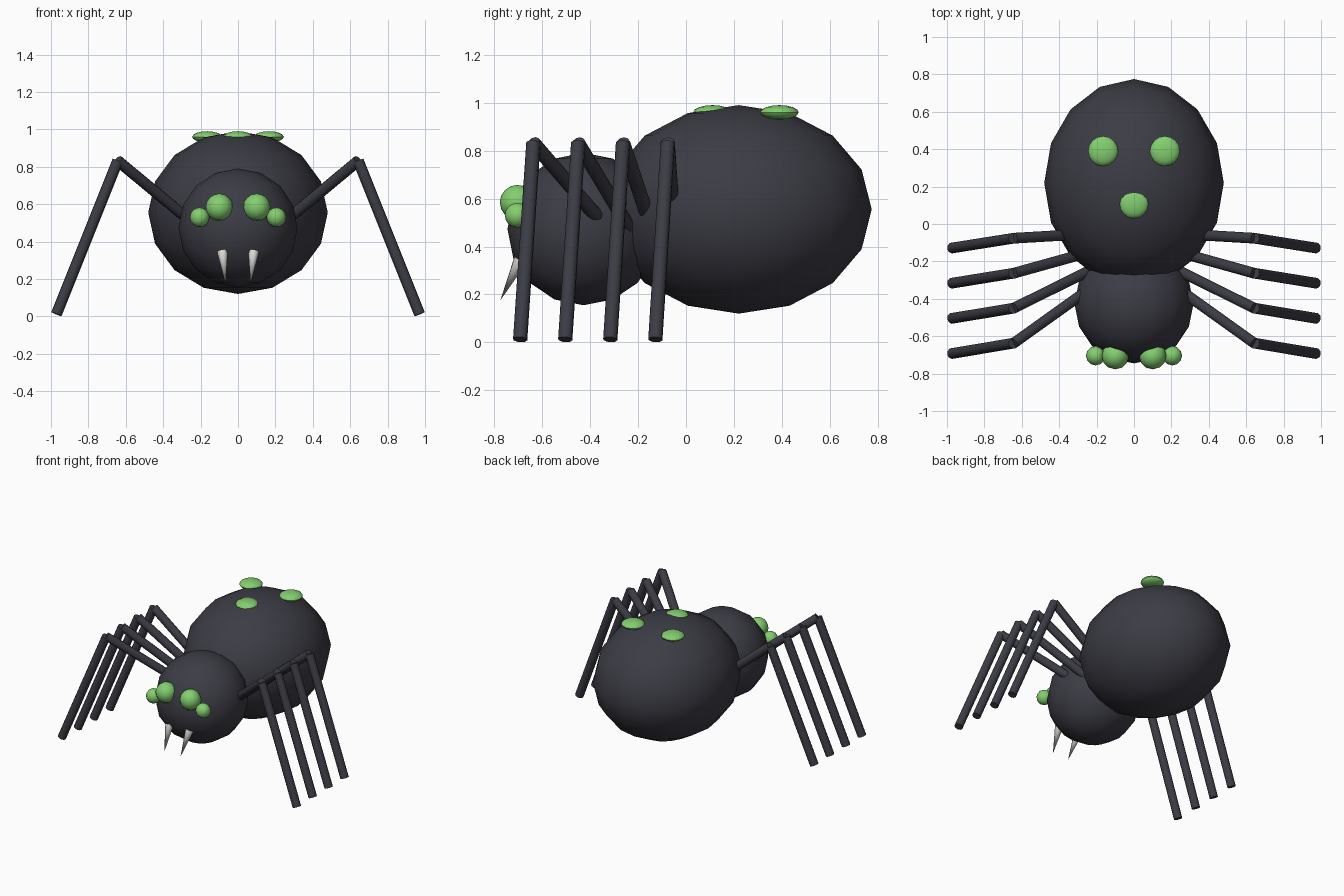
import bpy
from math import radians
from mathutils import Vector

cube = bpy.data.objects.get("Cube")
if cube:
    bpy.data.objects.remove(cube, do_unlink=True)


def material(name, rgb):
    mat = bpy.data.materials.new(name)
    mat.use_nodes = True
    mat.diffuse_color = (*rgb, 1)
    bsdf = next(n for n in mat.node_tree.nodes if n.type == "BSDF_PRINCIPLED")
    bsdf.inputs["Base Color"].default_value = (*rgb, 1)
    return mat


charcoal = material("charcoal", (0.045, 0.045, 0.06))
green = material("bright green", (0.23, 0.62, 0.16))
ivory = material("pale ivory", (0.75, 0.73, 0.69))


def finish(name, mat):
    obj = bpy.context.object
    obj.name = name
    obj.data.materials.append(mat)
    bpy.ops.object.shade_smooth_by_angle(angle=radians(50))


def ball(name, centre, radii, mat, segments=16):
    bpy.ops.mesh.primitive_uv_sphere_add(segments=segments, ring_count=8, location=centre)
    bpy.context.object.scale = radii
    bpy.ops.object.transform_apply(location=False, rotation=False)
    finish(name, mat)


def rod(name, start, end, r1, r2, mat, sides=10):
    start, end = Vector(start), Vector(end)
    axis = end - start
    bpy.ops.mesh.primitive_cone_add(vertices=sides, radius1=r1, radius2=r2,
                                    depth=axis.length, location=(start + end) / 2)
    obj = bpy.context.object
    obj.rotation_euler = axis.to_track_quat("Z", "Y").to_euler()
    finish(name, mat)


# Body
ball("abdomen", (0, 0.22, 0.555), (0.48, 0.555, 0.435), charcoal)
ball("head", (0, -0.427, 0.473), (0.318, 0.318, 0.318), charcoal)

# Spots on the back
for name, x, y in (("left", 0.165, 0.39), ("right", -0.165, 0.39), ("front", 0, 0.11)):
    ball(name + "_back_spot", (x, y, 0.96), (0.08, 0.08, 0.03), green)

# Paired parts
for side, s in (("left", 1), ("right", -1)):
    ball(side + "_inner_eye", (s * 0.1, -0.704, 0.584), (0.073,) * 3, green, 12)
    ball(side + "_outer_eye", (s * 0.205, -0.704, 0.53), (0.052,) * 3, green, 12)
    rod(side + "_fang", (s * 0.083, -0.69, 0.345), (s * 0.067, -0.775, 0.175),
        0.029, 0, ivory)

    # Legs, front to back
    for i in range(4):
        hip = (s * 0.2, -0.32 + 0.09 * i, 0.465)
        knee = (s * 0.643, -0.637 + 0.187 * i, 0.832)
        foot = (s * 0.971, -0.692 + 0.188 * i, 0.012)
        rod(f"{side}_upper_leg_{i + 1}", hip, knee, 0.03, 0.03, charcoal)
        rod(f"{side}_lower_leg_{i + 1}", knee, foot, 0.03, 0.03, charcoal)
